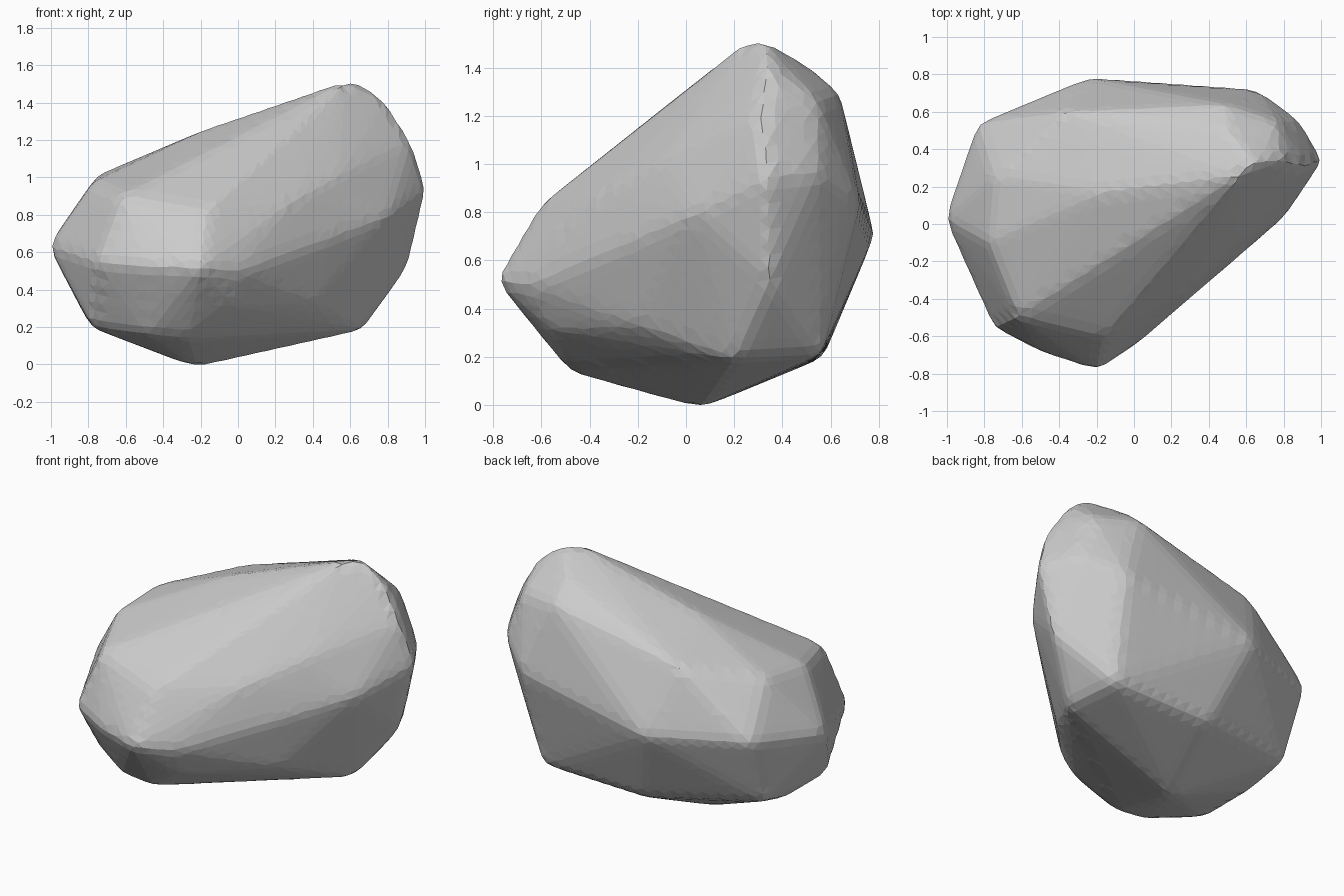
import bpy, bmesh
from mathutils import Vector

if "Cube" in bpy.data.objects:
    bpy.data.objects.remove(bpy.data.objects["Cube"])

# Corner points of the boulder, grouped by ring
underside = [(-.23, .06, -.01), (.67, .2, .19), (.61, .56, .21), (-.08, .57, .2),
             (-.79, .1, .21), (-.81, .38, .29), (-.78, -.3, .2), (-.48, -.48, .16),
             (-.27, -.48, .14), (-.03, -.57, .32), (.42, -.19, .33)]
waist = [(-1.015, .03, .64), (-.84, .54, .73), (-.25, .785, .71), (.66, .72, .85),
         (.89, .55, .97), (1.01, .34, .95), (.91, .35, .52), (.81, .04, .8),
         (.5, -.23, .68), (0, -.66, .5), (-.2, -.79, .52), (-.5, -.69, .53),
         (-.75, -.56, .55)]
shoulder = [(-.16, -.61, .83), (.0, -.42, .97), (.3, -.34, .88), (.55, -.1, 1.02),
            (.7, .1, 1.12), (.4, .02, 1.31), (-.62, -.5, .91),
            (-.36, -.3, 1.05), (-.75, .26, 1.02), (-.78, -.1, .98), (-.38, .6, 1.11),
            (.5, .64, 1.3), (.77, .55, 1.27)]
crown = [(-.16, .17, 1.27), (.1, .2, 1.33), (.57, .26, 1.52), (.65, .32, 1.52),
         (.79, .34, 1.42), (.93, .31, 1.21), (.5, .5, 1.42)]

bm = bmesh.new()
for p in underside + waist + shoulder + crown:
    bm.verts.new(p)
bmesh.ops.convex_hull(bm, input=bm.verts)
bmesh.ops.delete(bm, geom=[v for v in bm.verts if not v.link_faces], context='VERTS')
bmesh.ops.recalc_face_normals(bm, faces=bm.faces[:])

# Split long edges into evenly sized facets, then wear the edges slightly
for limit in (0.5, 0.28, 0.16, 0.09):
    long_edges = [e for e in bm.edges if e.calc_length() > limit]
    bmesh.ops.subdivide_edges(bm, edges=long_edges, cuts=1)
    bmesh.ops.triangulate(bm, faces=bm.faces[:])
    bmesh.ops.beautify_fill(bm, faces=bm.faces[:], edges=[
        e for e in bm.edges if e.calc_face_angle(0) < 0.02])
for _ in range(3):
    bmesh.ops.smooth_vert(bm, verts=bm.verts[:], factor=0.3,
                          use_axis_x=True, use_axis_y=True, use_axis_z=True)
bmesh.ops.recalc_face_normals(bm, faces=bm.faces[:])

# Settle on the ground
low = min(v.co.z for v in bm.verts)
bmesh.ops.translate(bm, verts=bm.verts, vec=Vector((0, 0, -low)))

mesh = bpy.data.meshes.new("boulder")
bm.to_mesh(mesh)
bm.free()
boulder = bpy.data.objects.new("boulder", mesh)
bpy.context.collection.objects.link(boulder)
